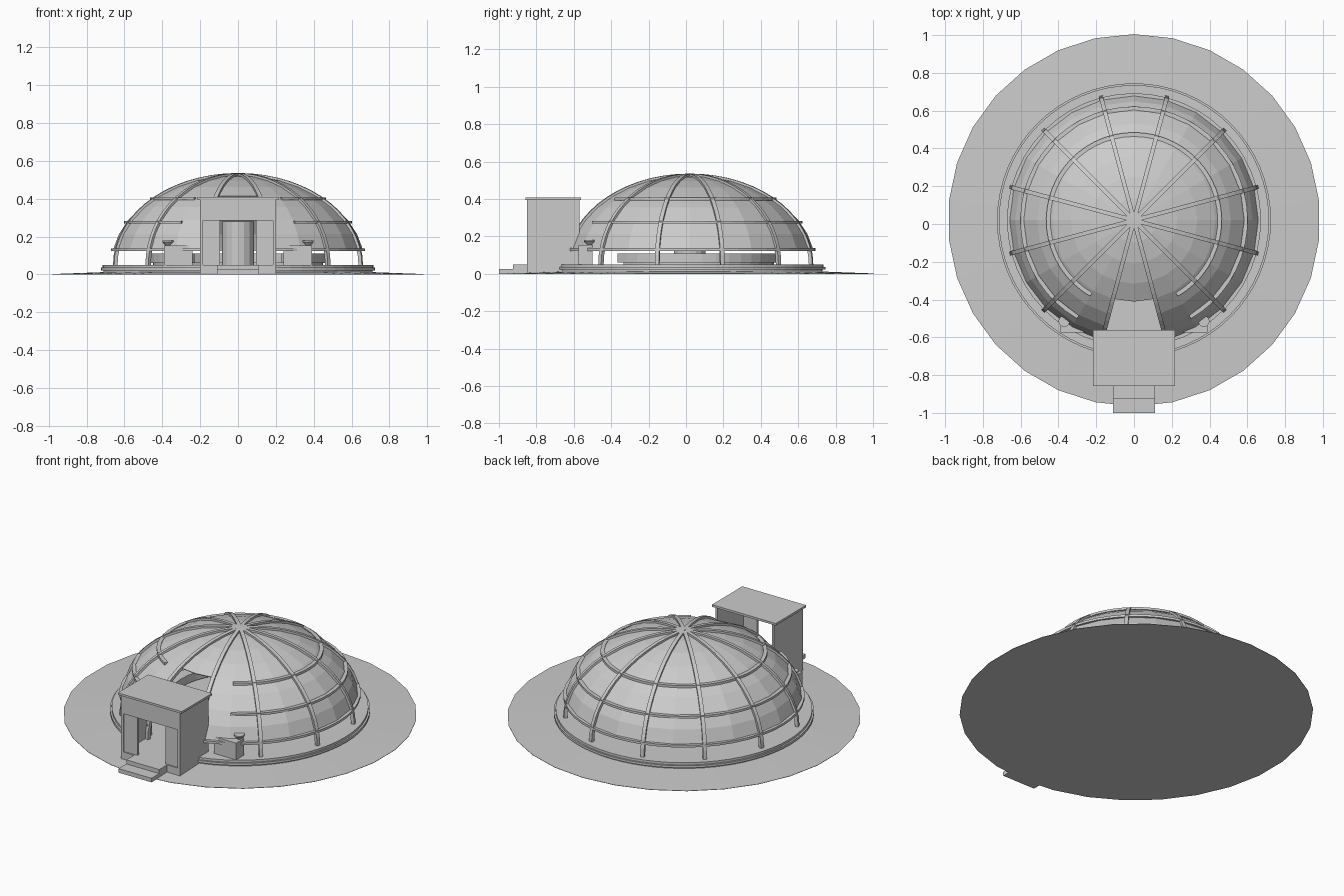
import bpy, bmesh
from math import sin, cos, radians, sqrt
from mathutils import Vector

old = bpy.data.objects.get("Cube")
if old:
    bpy.data.objects.remove(old, do_unlink=True)

CY = 0.02            # dome centre along y
BASE = 0.05          # floor level
FRONT = -90          # heading of the entrance in degrees

grey = bpy.data.materials.new("plain_grey")
grey.use_nodes = True
colour = (0.6, 0.6, 0.6, 1)
grey.diffuse_color = colour
grey.node_tree.nodes["Principled BSDF"].inputs["Base Color"].default_value = colour


def finish(name, bm):
    bmesh.ops.remove_doubles(bm, verts=bm.verts, dist=1e-5)
    bmesh.ops.recalc_face_normals(bm, faces=bm.faces)
    mesh = bpy.data.meshes.new(name)
    bm.to_mesh(mesh)
    bm.free()
    mesh.materials.append(grey)
    obj = bpy.data.objects.new(name, mesh)
    bpy.context.collection.objects.link(obj)
    return obj


def loft(name, sections, closed=False):
    """Skin a row of matching cross-sections, capped unless closed."""
    bm = bmesh.new()
    rows = [[bm.verts.new(p) for p in s] for s in sections]
    k = len(rows[0])
    pairs = list(zip(rows, rows[1:]))
    if closed:
        pairs.append((rows[-1], rows[0]))
    else:
        bm.faces.new(rows[0])
        bm.faces.new(rows[-1])
    for a, b in pairs:
        for i in range(k):
            j = (i + 1) % k
            bm.faces.new((a[i], a[j], b[j], b[i]))
    return finish(name, bm)


def revolve(name, profile, sides, gap=0, centre=(0, CY)):
    """Turn an (r, z) outline about the vertical, leaving a gap at the front."""
    start, span = FRONT + gap, 360 - 2 * gap
    count = sides if gap == 0 else sides + 1
    sections = []
    for i in range(count):
        a = radians(start + span * i / sides)
        sections.append([(centre[0] + r * cos(a), centre[1] + r * sin(a), z)
                         for r, z in profile])
    return loft(name, sections, closed=(gap == 0))


def box(name, x0, x1, y0, y1, z0, z1):
    return loft(name, [[(x0, y0, z), (x1, y0, z), (x1, y1, z), (x0, y1, z)]
                       for z in (z0, z1)])


def shell(elev, offset=0.0):
    """Point (r, z) on the elliptical dome."""
    e = radians(elev)
    return (0.67 + offset) * cos(e), BASE + (0.475 + offset) * sin(e)


def shell_radius(z):
    return 0.67 * sqrt(1 - ((z - BASE) / 0.475) ** 2)


# Ground and stepped plinth
ground = revolve("ground", [(0, 0), (0.985, 0), (0.985, 0.002),
                            (0.72, 0.012), (0, 0.012)], 30)
ground.rotation_euler.z = 0
revolve("plinth_lower", [(0, 0.005), (0.71, 0.005), (0.71, 0.022), (0, 0.022)], 64)
revolve("plinth_middle", [(0, 0.022), (0.725, 0.022), (0.725, 0.036), (0, 0.036)], 64)
revolve("plinth_upper", [(0, 0.036), (0.715, 0.036), (0.715, BASE), (0, BASE)], 64)

# Dome skin: lower part is open at the entrance
lower = range(10, 51, 10)
upper = range(50, 91, 10)
for name, steps, gap, sides in (("dome_skin_lower", lower, 15, 22),
                                ("dome_skin_upper", upper, 0, 24)):
    outline = [shell(e) for e in steps] + [shell(e, -0.008) for e in reversed(steps)]
    revolve(name, outline, sides, gap)

# Twelve curved ribs
for i in range(12):
    a = radians(15 + 30 * i)
    out = Vector((cos(a), sin(a), 0))
    side = Vector((-sin(a), cos(a), 0)) * 0.011
    sections = []
    for e in range(0, 91, 6):
        pts = []
        for offset, s in ((-0.008, -1), (0.011, -1), (0.011, 1), (-0.008, 1)):
            r, z = shell(e, offset)
            p = out * r + side * s
            pts.append((p.x, p.y + CY, z))
        sections.append(pts)
    loft("rib_%02d" % (i + 1), sections)

# Horizontal hoops, broken at the entrance
for name, z, gap in (("hoop_low", 0.13, 15), ("hoop_middle", 0.275, 30),
                     ("hoop_high", 0.4, 30)):
    r = shell_radius(z)
    revolve(name, [(r - 0.01, z - 0.007), (r + 0.012, z - 0.007),
                   (r + 0.012, z + 0.007), (r - 0.01, z + 0.007)], 44, gap)

# Curved bench and central column inside
revolve("bench", [(0.4, 0.06), (0.47, 0.06), (0.47, 0.11), (0.4, 0.11)], 32, 35)
revolve("bench_base", [(0.42, BASE), (0.45, BASE), (0.45, 0.06), (0.42, 0.06)], 32, 38)
revolve("column", [(0, BASE), (0.085, BASE), (0.085, 0.28), (0, 0.28)], 16)

# Cabinets with bowls either side of the entrance
for side, s in (("left", 1), ("right", -1)):
    xs = sorted((0.24 * s, 0.39 * s))
    box("cabinet_" + side, xs[0], xs[1], -0.575, -0.5, BASE, 0.153)
    revolve("bowl_" + side, [(0, 0.153), (0.012, 0.153), (0.03, 0.172),
                             (0.03, 0.18), (0, 0.18)], 12, centre=(0.37 * s, -0.515))

# Porch: floor, walls, lintel and flat roof
box("porch_floor", -0.2, 0.2, -0.85, -0.57, 0, BASE)
for side, s in (("left", 1), ("right", -1)):
    xs = sorted((0.185 * s, 0.2 * s))
    box("porch_wall_" + side, xs[0], xs[1], -0.85, -0.57, BASE, 0.395)
    xs = sorted((0.095 * s, 0.185 * s))
    box("porch_front_" + side, xs[0], xs[1], -0.842, -0.825, BASE, 0.285)
box("porch_lintel", -0.185, 0.185, -0.85, -0.825, 0.285, 0.395)
box("porch_roof", -0.217, 0.217, -0.857, -0.562, 0.395, 0.408)

# Entrance steps
box("step_upper", -0.112, 0.112, -0.925, -0.85, 0, BASE)
box("step_lower", -0.112, 0.112, -1.0, -0.925, 0, 0.025)
